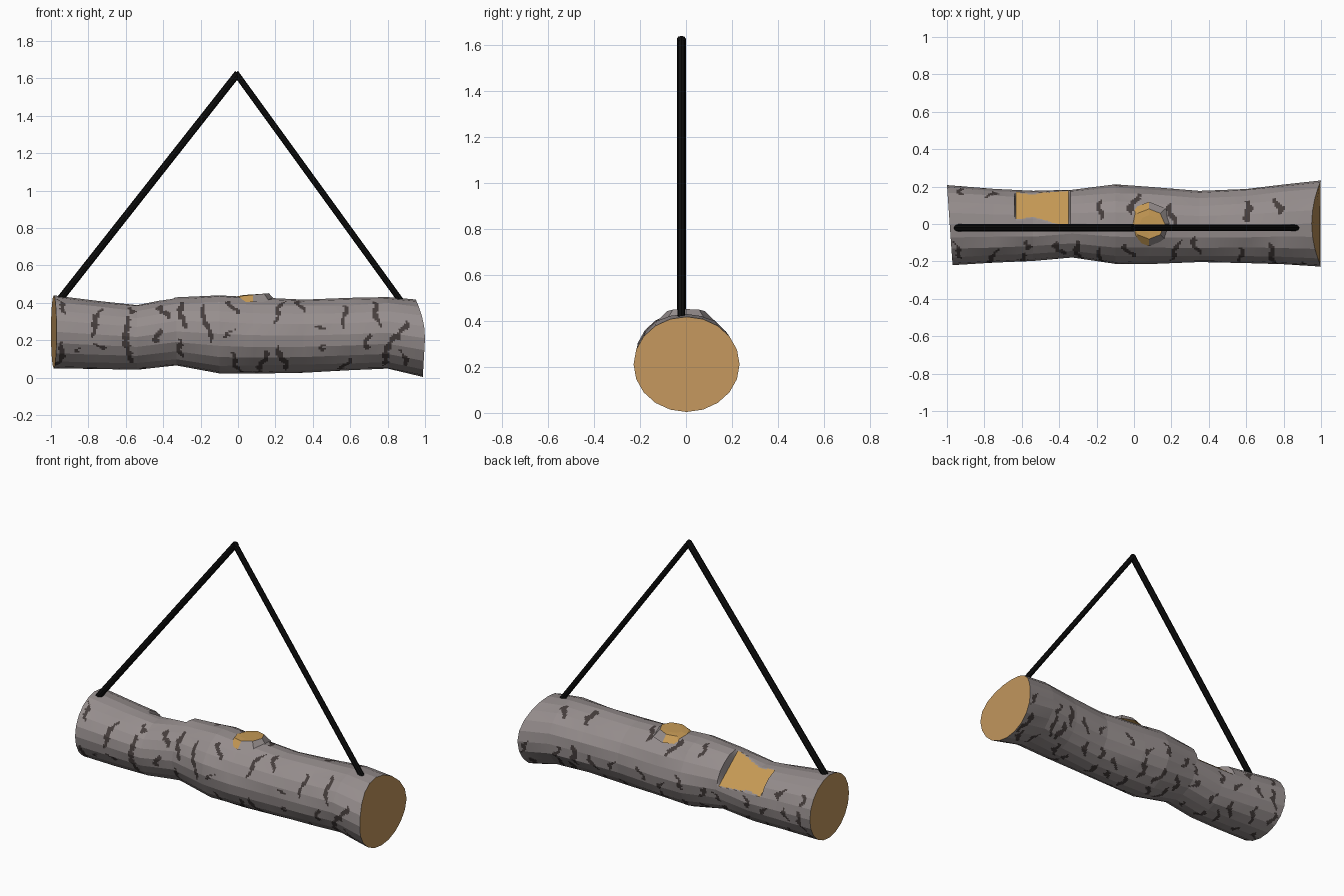
import bpy, bmesh, math, random
from mathutils import Vector

if "Cube" in bpy.data.objects:
    bpy.data.objects.remove(bpy.data.objects["Cube"])

random.seed(4)


def material(name, rgb):
    m = bpy.data.materials.new(name)
    m.diffuse_color = (*rgb, 1)
    m.use_nodes = True
    m.node_tree.nodes["Principled BSDF"].inputs["Base Color"].default_value = m.diffuse_color
    return m


BARK = material("grey bark", (0.305, 0.27, 0.268))
DARK = material("dark bark streak", (0.06, 0.047, 0.045))
CUT = material("sawn wood", (0.53, 0.30, 0.108))
CHIP = material("chipped wood", (0.56, 0.32, 0.09))
BLACK = material("black rope", (0.004, 0.004, 0.004))


def make_object(name, bm, mats):
    bmesh.ops.recalc_face_normals(bm, faces=bm.faces)
    me = bpy.data.meshes.new(name)
    bm.to_mesh(me)
    bm.free()
    for m in mats:
        me.materials.append(m)
    ob = bpy.data.objects.new(name, me)
    bpy.context.collection.objects.link(ob)
    return ob


# Log cross-sections: x, y back, y front, z top, z bottom
SECTIONS = [
    (-1.00, 0.208, -0.220, 0.440, 0.050), (-0.75, 0.188, -0.205, 0.413, 0.048),
    (-0.54, 0.175, -0.195, 0.390, 0.045), (-0.33, 0.182, -0.176, 0.428, 0.066),
    (-0.10, 0.208, -0.212, 0.442, 0.026), (0.08, 0.198, -0.212, 0.430, 0.024),
    (0.35, 0.175, -0.205, 0.420, 0.030), (0.60, 0.190, -0.208, 0.424, 0.040),
    (0.80, 0.213, -0.215, 0.434, 0.046), (1.00, 0.233, -0.228, 0.418, 0.004),
]
SIDES, AROUND, ALONG = 20, 120, 200

# Streaks: x, start angle, end angle (0 = top, 90 = front)
STREAKS = [
    (-.94, 25, 60), (-.95, 106, 160), (-.86, 114, 124), (-.76, 40, 95), (-.73, 106, 118),
    (-.59, 50, 145), (-.57, 25, 46), (-.40, 30, 65), (-.43, 82, 106), (-.30, 30, 85),
    (-.31, 102, 138), (-.17, 40, 106), (-.03, 30, 57), (-.05, 82, 95), (-.01, 116, 165),
    (.13, 114, 165), (.20, -40, 0), (.22, 20, 72), (.24, 106, 160), (.33, 15, 50),
    (.44, 74, 82), (.45, 104, 116), (.57, 35, 82), (.57, 132, 170), (.74, 25, 82),
    (.69, 90, 118), (.80, 90, 155), (.88, 66, 98), (.89, 114, 145), (-.18, -42, -5),
    (0, -55, -15), (.61, -42, -5), (.77, -42, -15), (-.76, -72, -47), (-.93, -72, -50),
]
# Scattered streaks on the underside and back
for row in (183, 222, 262):
    for k in range(14):
        a = row + random.uniform(-8, 8)
        h = random.uniform(8, 20)
        STREAKS.append((-0.93 + k * 0.143 + random.uniform(-.04, .04), a - h, a + h))
STREAKS = [(x, a, b, random.uniform(-.03, .03), random.uniform(0, 6), random.uniform(.015, .023))
           for x, a, b in STREAKS]


def is_streak(x, deg):
    for sx, a, b, tilt, ph, w in STREAKS:
        if abs(x - sx) > 0.06:
            continue
        mid, half = (a + b) / 2, (b - a) / 2
        d = (deg - mid + 180) % 360 - 180
        if abs(d) > half:
            continue
        t = d / half
        centre = sx + tilt * t + 0.010 * math.sin(t * 3.5 + ph)
        if abs(x - centre) < w * (1 - 0.6 * t * t) * (0.85 + 0.25 * math.sin(d * 0.4 + ph)):
            return True
    return False


# Coarse faceted log rings
rings = []
for i, (x, yb, yf, zt, zb) in enumerate(SECTIONS):
    inner = 0 < i < len(SECTIONS) - 1
    ring = []
    for k in range(SIDES):
        t = math.tau * k / SIDES
        s, c = math.sin(t), math.cos(t)
        r = 1 + (random.uniform(-.02, .02) if inner else 0)
        px = x
        if i == 0:
            px = -0.985 + 0.015 * s
        elif not inner:
            px = 1.0 - 0.05 * max(0, c) ** 2 - 0.012 * max(0, -c)
        ring.append(Vector((px, (yb + yf) / 2 - (yb - yf) / 2 * s * r,
                            (zt + zb) / 2 + (zt - zb) / 2 * c * r)))
    rings.append(ring)

# Fine grid laid on the facets, so streaks can be coloured face by face
axe = Vector((0, math.sin(math.radians(38)), math.cos(math.radians(38))))
bm = bmesh.new()
grid, chipped = [], set()
for i in range(ALONG + 1):
    x = -1 + 2 * i / ALONG
    s = max(k for k in range(len(SECTIONS) - 1) if SECTIONS[k][0] <= x + 1e-6)
    u = (x - SECTIONS[s][0]) / (SECTIONS[s + 1][0] - SECTIONS[s][0])
    row = []
    for j in range(AROUND):
        k, v = divmod(j * SIDES / AROUND, 1)
        k = int(k)
        n = (k + 1) % SIDES
        p = rings[s][k].lerp(rings[s][n], v).lerp(rings[s + 1][k].lerp(rings[s + 1][n], v), u)
        # flat chop on the upper back
        over = (p - Vector((p.x, -.01, .217))).dot(axe) - 0.158
        hit = over > 0 and abs(p.x + .49) < .145
        if hit:
            p -= axe * over
        vert = bm.verts.new(p)
        if hit:
            chipped.add(vert)
        row.append(vert)
    grid.append(row)
for i in range(ALONG):
    for j in range(AROUND):
        n = (j + 1) % AROUND
        f = bm.faces.new((grid[i][j], grid[i][n], grid[i + 1][n], grid[i + 1][j]))
        if all(v in chipped for v in f.verts):
            f.material_index = 3
        elif is_streak(f.calc_center_median().x, (j + .5) * 360 / AROUND):
            f.material_index = 1
# sawn ends
for row in (grid[0], grid[-1]):
    bm.faces.new(row).material_index = 2
make_object("log", bm, [BARK, DARK, CUT, CHIP])

# Branch stub on top: bark collar with a shallow chipped bowl
bm = bmesh.new()
loops = []
for r, z, slope in ((.125, .405, 0), (.085, .443, .10), (.05, .445, .06)):
    loops.append([bm.verts.new((.08 + r * math.cos(math.tau * k / 8), r * math.sin(math.tau * k / 8) * .95,
                                z + slope * r * math.cos(math.tau * k / 8))) for k in range(8)])
for level in range(2):
    for k in range(8):
        n = (k + 1) % 8
        f = bm.faces.new((loops[level][k], loops[level][n], loops[level + 1][n], loops[level + 1][k]))
        left = math.cos(math.tau * (k + .5) / 8) < -.3
        f.material_index = 1 if level or left else 0
bm.faces.new(loops[2]).material_index = 1
make_object("branch_stub", bm, [BARK, CHIP])


# Hanging ropes
def rope(name, a, b, radius):
    a, b = Vector(a), Vector(b)
    bm = bmesh.new()
    bmesh.ops.create_cone(bm, cap_ends=True, segments=8, radius1=radius, radius2=radius, depth=(b - a).length)
    rot = (b - a).to_track_quat('Z', 'Y').to_matrix().to_4x4()
    rot.translation = (a + b) / 2
    bmesh.ops.transform(bm, matrix=rot, verts=bm.verts)
    make_object(name, bm, [BLACK])


rope("left_rope", (-0.955, -.02, .415), (0.0, -.02, 1.628), .019)
rope("right_rope", (0.875, -.02, .405), (-.013, -.02, 1.63), .0165)
